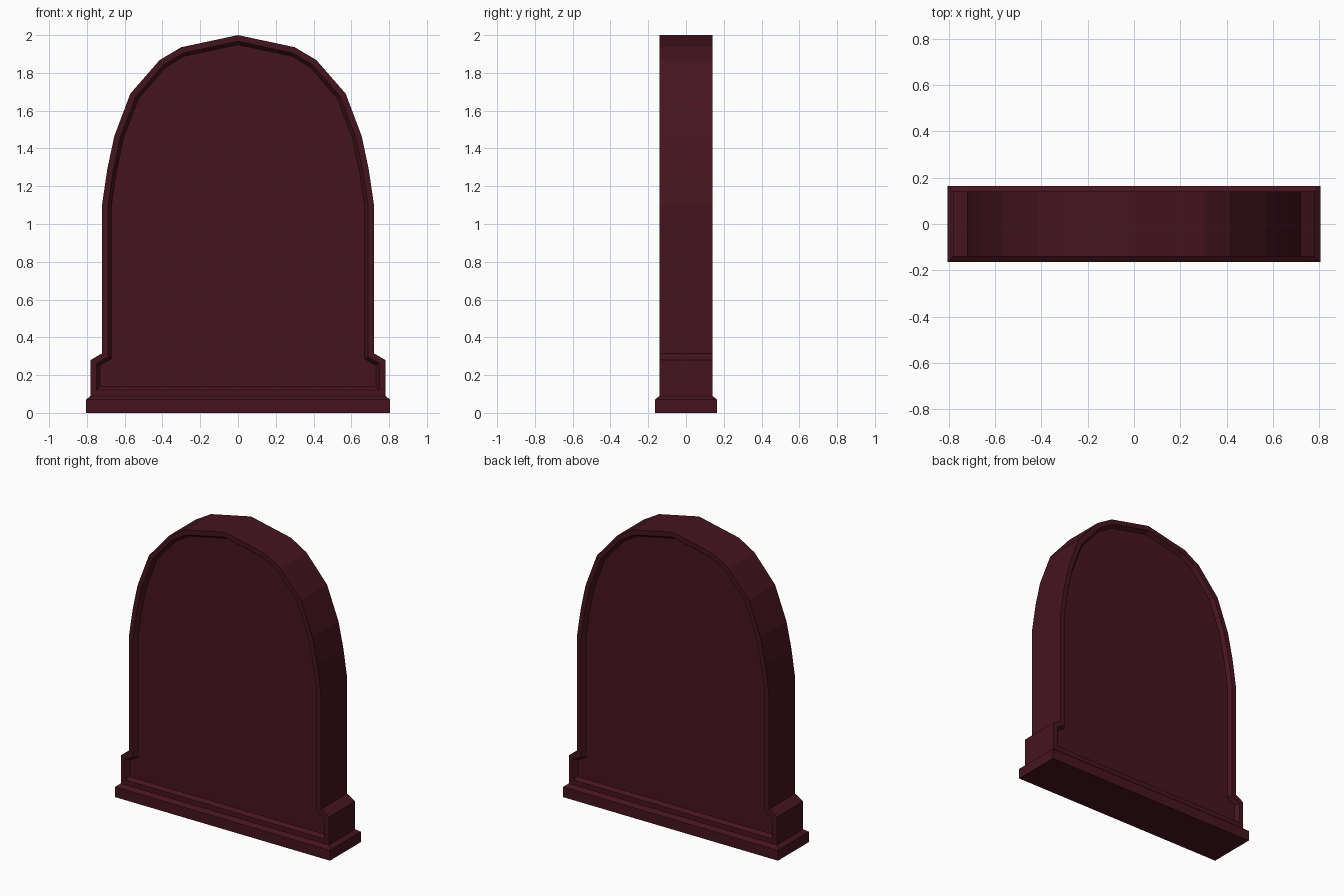
import bpy, bmesh
from mathutils import Vector

if "Cube" in bpy.data.objects:
    bpy.data.objects.remove(bpy.data.objects["Cube"])

D, ZB = 0.14, 0.09   # half thickness of slab, height where slab meets plinth

# right half of the slab outline (x, z), bottom to top
half = [(0.78, ZB), (0.78, 0.28), (0.72, 0.315), (0.72, 1.10), (0.692, 1.29),
        (0.655, 1.465), (0.57, 1.69), (0.415, 1.868), (0.30, 1.936)]
outline = half + [(0, 2.0)] + [(-x, z) for x, z in reversed(half)]

bm = bmesh.new()

# arched slab
front = bm.faces.new([bm.verts.new((x, -D, z)) for x, z in outline])
res = bmesh.ops.extrude_face_region(bm, geom=[front], use_keep_orig=True)
new_verts = [g for g in res["geom"] if isinstance(g, bmesh.types.BMVert)]
bmesh.ops.translate(bm, verts=new_verts, vec=(0, 2 * D, 0))
bmesh.ops.recalc_face_normals(bm, faces=bm.faces)

# raised rim and sunken panel on front and back
panels = [f for f in bm.faces if abs(f.normal.y) > 0.9]
for thickness, depth in ((0.032, 0), (0.018, -0.025)):
    bmesh.ops.inset_individual(bm, faces=panels, thickness=thickness,
                               depth=depth, use_even_offset=True)

# plinth: chamfer outwards, then straight down to the ground
bottom = min(bm.faces, key=lambda f: f.calc_center_median().z
             if f.normal.z < -0.9 else 9)
for grow, z in ((0.025, 0.07), (0, 0)):
    bottom = bmesh.ops.extrude_discrete_faces(bm, faces=[bottom])["faces"][0]
    for v in bottom.verts:
        v.co = Vector((v.co.x + (grow if v.co.x > 0 else -grow),
                       v.co.y + (grow if v.co.y > 0 else -grow), z))

bmesh.ops.recalc_face_normals(bm, faces=bm.faces)
mesh = bpy.data.meshes.new("headstone")
bm.to_mesh(mesh)
bm.free()

# dark red stone
mat = bpy.data.materials.new("dark_red_stone")
mat.diffuse_color = (0.06, 0.007, 0.014, 1)
mat.use_nodes = True
mat.node_tree.nodes["Principled BSDF"].inputs["Base Color"].default_value = mat.diffuse_color
mesh.materials.append(mat)
bpy.context.collection.objects.link(bpy.data.objects.new("headstone", mesh))
